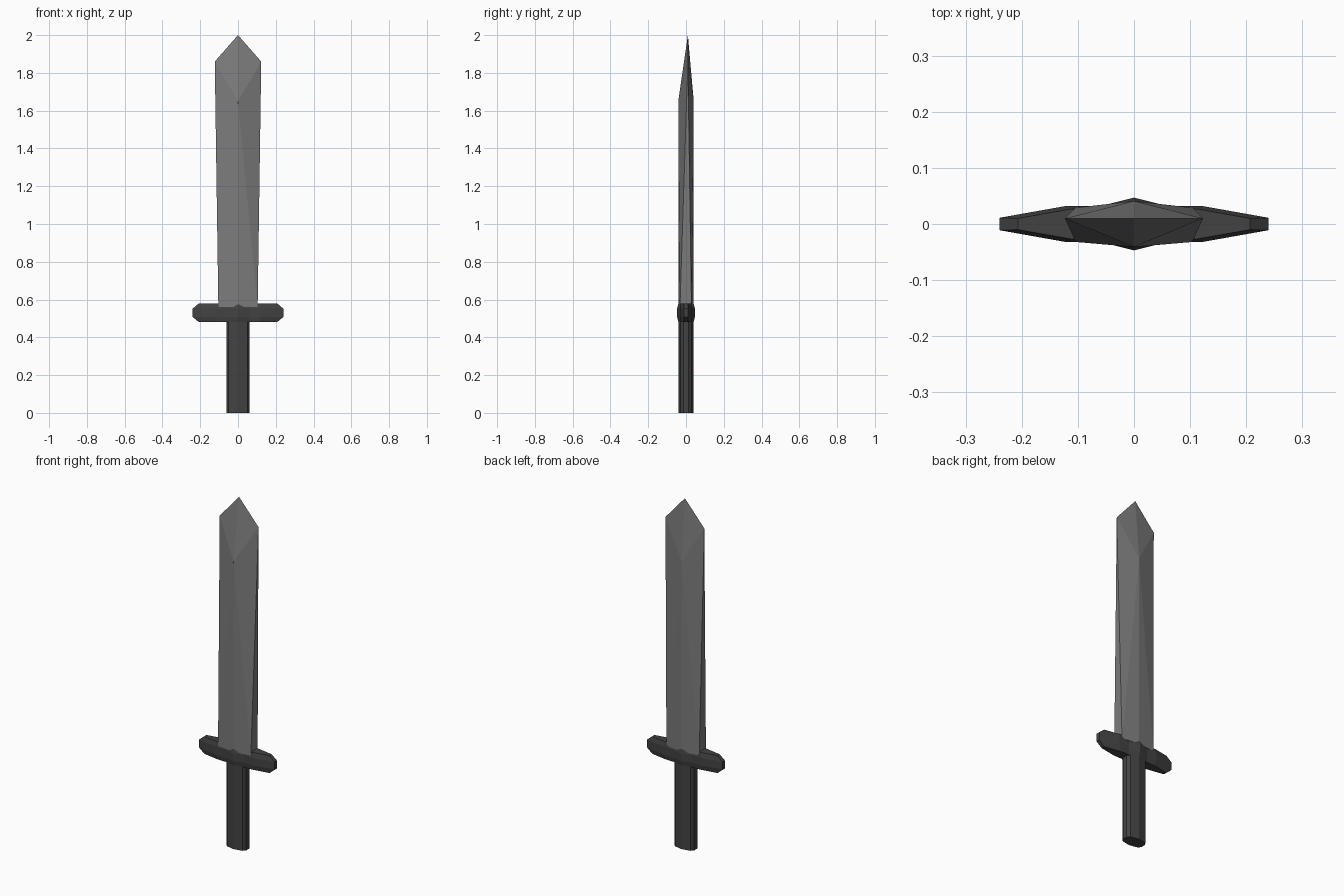
import bpy, bmesh

if "Cube" in bpy.data.objects:
    bpy.data.objects.remove(bpy.data.objects["Cube"])


def material(name, v):
    m = bpy.data.materials.new(name)
    m.diffuse_color = (v, v, v, 1)
    m.use_nodes = True
    m.node_tree.nodes["Principled BSDF"].inputs["Base Color"].default_value = m.diffuse_color
    return m


def finish(bm, name, mat):
    bmesh.ops.recalc_face_normals(bm, faces=bm.faces)
    me = bpy.data.meshes.new(name)
    bm.to_mesh(me)
    bm.free()
    me.materials.append(mat)
    ob = bpy.data.objects.new(name, me)
    bpy.context.collection.objects.link(ob)
    return ob


def mirrored(quarter):
    """Mirror a quarter outline (from +x side to x=0) into a closed loop."""
    right = quarter + [(x, -y) for x, y in quarter][::-1]
    back = quarter + [(-x, y) for x, y in quarter[:-1]][::-1]
    return back + [(x, -y) for x, y in back][::-1]


def loft(name, rings, mat):
    """Skin stacked (outline, z) rings and cap both ends."""
    bm = bmesh.new()
    loops = [[bm.verts.new((x, y, z)) for x, y in pts] for pts, z in rings]
    n = len(loops[0])
    for a, b in zip(loops, loops[1:]):
        for i in range(n):
            j = (i + 1) % n
            bm.faces.new((a[i], a[j], b[j], b[i]))
    bm.faces.new(loops[0])
    bm.faces.new(loops[-1])
    return finish(bm, name, mat)


steel = material("steel", 0.2)
dark = material("dark_metal", 0.055)

# Grip: faceted flattened column
grip = mirrored([(.062, .014), (.05, .03), (0, .04)])
loft("grip", [(grip, 0), (grip, .5)], dark)

# Crossguard: chamfered, tapering to blunt ends
inner = mirrored([(.207, .01), (.11, .027), (.06, .028), (0, .04)])
outer = mirrored([(.24, .011), (.122, .032), (.06, .032), (0, .047)])
loft("crossguard", [(inner, .48), (outer, .508), (outer, .552), (inner, .58)], dark)

# Blade: ridged both sides, edge flats narrowing up to sharp shoulders and tip
points = [(0, .01, 2)]
for s in (-1, 1):
    points += [(s * .123, .01, 1.86), (s * .104, -.032, .56), (s * .104, .029, .56),
               (0, s * .041, .56), (0, s * .041, 1.65)]
bm = bmesh.new()
for p in points:
    bm.verts.new(p)
bmesh.ops.convex_hull(bm, input=bm.verts)
finish(bm, "blade", steel)
